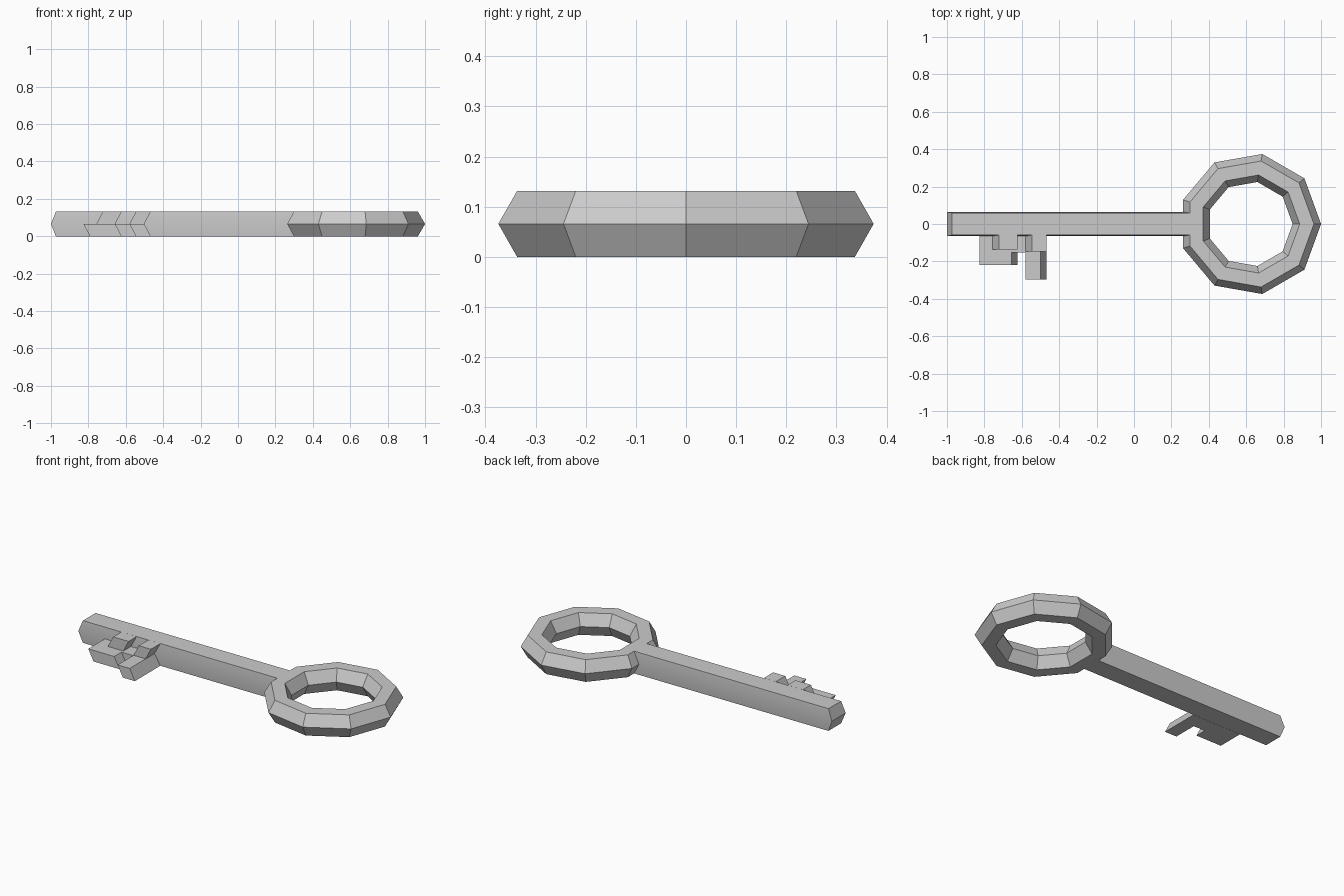
import bpy
import bmesh
import math

if "Cube" in bpy.data.objects:
    bpy.data.objects.remove(bpy.data.objects["Cube"])

H = 0.1316           # full thickness
M = H / 2            # height of the middle ridge


def loft(name, layers):
    """Stack outlines [(z, [(x, y), ...]), ...] into a closed solid."""
    bm = bmesh.new()
    rings = [[bm.verts.new((x, y, z)) for x, y in pts] for z, pts in layers]
    n = len(rings[0])
    for a, b in zip(rings, rings[1:]):
        for i in range(n):
            j = (i + 1) % n
            bm.faces.new((a[i], a[j], b[j], b[i]))
    bm.faces.new(rings[0][::-1])
    bm.faces.new(rings[-1])
    bmesh.ops.recalc_face_normals(bm, faces=bm.faces)
    me = bpy.data.meshes.new(name)
    bm.to_mesh(me)
    bm.free()
    ob = bpy.data.objects.new(name, me)
    bpy.context.collection.objects.link(ob)
    return ob


def rect(x0, x1, y0, y1):
    return [(x0, y0), (x1, y0), (x1, y1), (x0, y1)]


def shifted(pts, dx):
    return [(x + dx, y) for x, y in pts]


# Nine-sided ring handle with hexagonal section
bpy.ops.mesh.primitive_torus_add(major_segments=9, minor_segments=6,
                                 major_radius=0.304, minor_radius=0.076,
                                 location=(0.62, 0, M))
bow = bpy.context.object
bow.name = "ring_handle"
bpy.ops.object.shade_flat()

# Shaft with softly ridged sides and tip, meeting the ring's outer faces
edge = rect(-0.974, 0.2986, -0.059, 0.059)
ridge = rect(-1.0, 0.263, -0.065, 0.065)
shaft = loft("shaft", [(0, edge), (M, ridge), (H, edge)])
bpy.ops.object.select_all(action='DESELECT')
shaft.select_set(True)
bpy.context.view_layer.objects.active = shaft
bpy.ops.object.shade_smooth_by_angle(angle=math.radians(20))

# Lower half of the bit: two teeth joined by a short bridge
SLANT = 0.034
bit = [(-0.826, -0.06), (-0.826, -0.22), (-0.656, -0.22), (-0.656, -0.152),
       (-0.58, -0.152), (-0.58, -0.297), (-0.501, -0.297), (-0.501, -0.06)]
loft("bit_lower", [(0, shifted(bit, SLANT)), (M, bit)])

# Upper half: two short steps leaning the other way
for name, x0, x1, y in (("outer_tooth_step", -0.757, -0.656, -0.135),
                        ("inner_tooth_step", -0.58, -0.501, -0.148)):
    base = rect(x0, x1, y, -0.0595)
    loft(name, [(M, base), (H, shifted(base, SLANT))])
